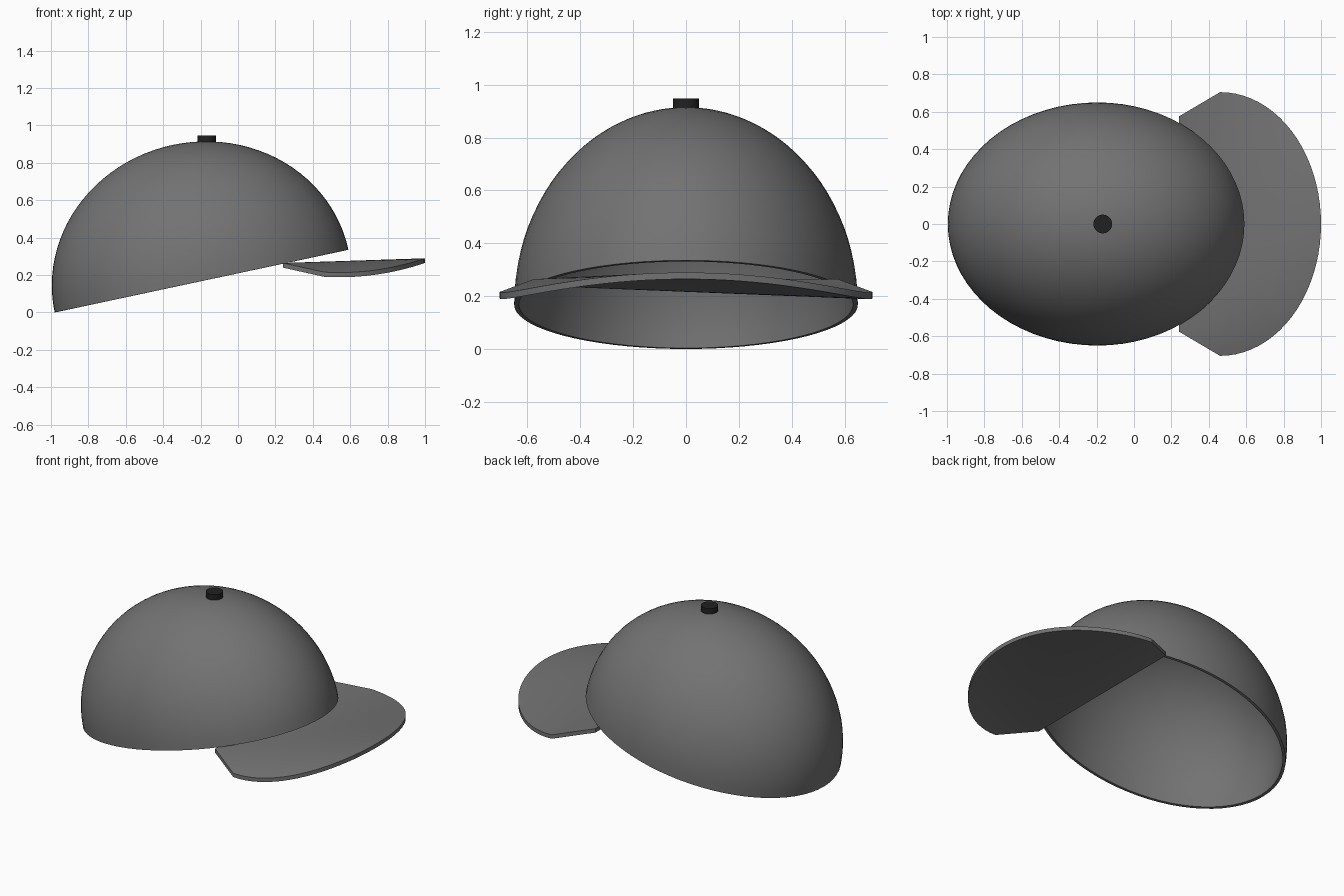
import bpy, bmesh
from math import sin, cos, pi, radians
from mathutils import Matrix

if "Cube" in bpy.data.objects:
    bpy.data.objects.remove(bpy.data.objects["Cube"])


def material(name, value):
    mat = bpy.data.materials.new(name)
    mat.diffuse_color = (value, value, value, 1)
    mat.use_nodes = True
    mat.node_tree.nodes["Principled BSDF"].inputs["Base Color"].default_value = mat.diffuse_color
    return mat


def make_object(name, bm, mat):
    bmesh.ops.recalc_face_normals(bm, faces=bm.faces)
    mesh = bpy.data.meshes.new(name)
    bm.to_mesh(mesh)
    bm.free()
    mesh.materials.append(mat)
    obj = bpy.data.objects.new(name, mesh)
    bpy.context.collection.objects.link(obj)
    return obj


def activate(obj):
    bpy.ops.object.select_all(action='DESELECT')
    obj.select_set(True)
    bpy.context.view_layer.objects.active = obj


def smooth(obj):
    activate(obj)
    bpy.ops.object.shade_smooth_by_angle(angle=radians(30))


cloth = material("grey_cloth", 0.17)
dark = material("dark_button", 0.015)

# Crown: half ellipsoid shell, tipped back so the front rim is raised
bm = bmesh.new()
bmesh.ops.create_uvsphere(bm, u_segments=72, v_segments=48, radius=1)
bmesh.ops.delete(bm, geom=[v for v in bm.verts if v.co.z < -0.001], context='VERTS')
bm.transform(Matrix.Translation((-0.195, 0, 0.168))
             @ Matrix.Rotation(radians(-12.05), 4, 'Y')
             @ Matrix.Diagonal((0.803, 0.65, 0.744, 1)))
crown = make_object("crown", bm, cloth)
shell = crown.modifiers.new("shell", 'SOLIDIFY')
shell.thickness = 0.018
shell.offset = -1
activate(crown)
bpy.ops.object.modifier_apply(modifier=shell.name)
smooth(crown)

# Brim: straight back edge, flared sides, elliptical front, drooping to the sides
N = 40
outline = [(0.24, -0.575)]
for i in range(N + 1):
    a = -pi / 2 + pi * i / N
    outline.append((0.46 + 0.54 * cos(a), 0.705 * sin(a)))
outline.append((0.24, 0.575))

bm = bmesh.new()


def brim_ring(drop):
    return [bm.verts.new((x, y, 0.322 - 0.06 * (x - 0.46) - 0.2135 * y * y - drop))
            for x, y in outline]


top, bottom = brim_ring(0), brim_ring(0.025)
count = len(outline)
for i in range(1, count - 1):
    bm.faces.new((top[0], top[i], top[i + 1]))
    bm.faces.new((bottom[0], bottom[i + 1], bottom[i]))
for i in range(count):
    j = (i + 1) % count
    bm.faces.new((top[i], bottom[i], bottom[j], top[j]))
smooth(make_object("brim", bm, cloth))

# Button on the top of the crown
bm = bmesh.new()
bmesh.ops.create_cone(bm, cap_ends=True, segments=32, radius1=0.05, radius2=0.05,
                      depth=0.037, matrix=Matrix.Translation((-0.167, 0, 0.929)))
smooth(make_object("top_button", bm, dark))
